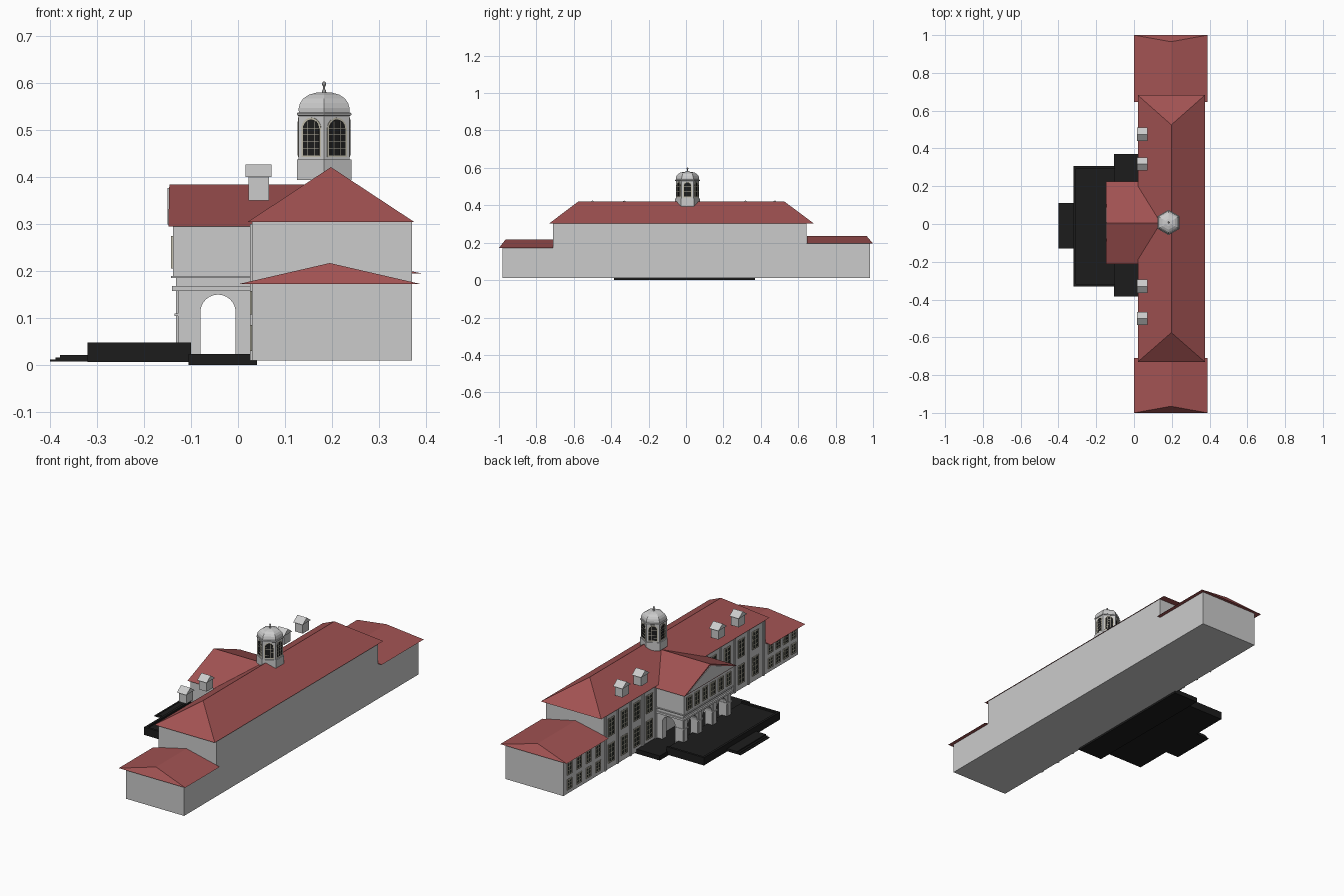
import bpy, bmesh, math
from mathutils import Vector, Matrix

if "Cube" in bpy.data.objects:
    bpy.data.objects.remove(bpy.data.objects["Cube"])

def material(name, rgb):
    m = bpy.data.materials.new(name)
    m.diffuse_color = (*rgb, 1)
    m.use_nodes = True
    m.node_tree.nodes["Principled BSDF"].inputs["Base Color"].default_value = m.diffuse_color
    return m

RED = material("roof_red", (0.36, 0.085, 0.085))
BLACK = material("terrace_black", (0.012, 0.012, 0.012))
GLASS = material("glass_dark", (0.025, 0.03, 0.025))
CREAM = material("frame_cream", (0.55, 0.52, 0.42))

def finish(name, bm, mat=None):
    bmesh.ops.recalc_face_normals(bm, faces=bm.faces)
    me = bpy.data.meshes.new(name)
    bm.to_mesh(me)
    bm.free()
    ob = bpy.data.objects.new(name, me)
    bpy.context.collection.objects.link(ob)
    if mat:
        me.materials.append(mat)
    return ob

def boxes(name, items, mat=None):
    bm = bmesh.new()
    for x0, x1, y0, y1, z0, z1 in items:
        M = Matrix.Translation(((x0+x1)/2, (y0+y1)/2, (z0+z1)/2)) @ Matrix.Diagonal((x1-x0, y1-y0, z1-z0, 1))
        bmesh.ops.create_cube(bm, size=1, matrix=M)
    return finish(name, bm, mat)

def hull(name, pts, mat=None):
    bm = bmesh.new()
    bmesh.ops.convex_hull(bm, input=[bm.verts.new(p) for p in pts])
    bmesh.ops.dissolve_limit(bm, angle_limit=0.01, verts=bm.verts, edges=bm.edges)
    return finish(name, bm, mat)

def extrude(name, pts, vec, mat=None):
    bm = bmesh.new()
    f = bm.faces.new([bm.verts.new(p) for p in pts])
    r = bmesh.ops.extrude_face_region(bm, geom=[f])
    bmesh.ops.translate(bm, vec=vec, verts=[v for v in r["geom"] if isinstance(v, bmesh.types.BMVert)])
    return finish(name, bm, mat)

def lathe(name, profile, n, centre, mat=None):
    bm = bmesh.new()
    rows = [[bm.verts.new((centre[0] + r*math.cos(math.pi/2 + k*math.tau/n),
                           centre[1] + r*math.sin(math.pi/2 + k*math.tau/n), z))
             for k in range(n)] for r, z in profile]
    for a, b in zip(rows, rows[1:]):
        for k in range(n):
            bm.faces.new((a[k], a[(k+1) % n], b[(k+1) % n], b[k]))
    bm.faces.new(rows[0])
    bm.faces.new(rows[-1])
    return finish(name, bm, mat)

def arch(c, w, z0, z1, n=12):
    """Arched outline, from bottom left over the top to bottom right."""
    r = w/2
    curve = [(c - r*math.cos(math.pi*i/n), z1 - r + r*math.sin(math.pi*i/n)) for i in range(n+1)]
    return [(c-r, z0)] + curve + [(c+r, z0)]

def arcade(a, b, z0, z1, centres, w, top):
    """Wall outline with arched openings cut up from the bottom edge."""
    pts = [(a, z0)]
    for c in centres:
        pts += arch(c, w, z0, top)
    return pts + [(b, z0), (b, z1), (a, z1)]

def hip(name, x0, x1, y0, y1, z0, ra, rb, z1, mat):
    xm = (x0+x1)/2
    hull(name, [(x, y, z0) for x in (x0, x1) for y in (y0, y1)] + [(xm, ra, z1), (xm, rb, z1)], mat)

# Main block and end wings
boxes("main_walls", [(0.03, 0.37, -0.71, 0.645, 0.01, 0.306)])
boxes("wing_walls", [(0.03, 0.37, -0.98, -0.71, 0.01, 0.175), (0.03, 0.37, 0.645, 0.985, 0.01, 0.196)])
hip("main_roof", 0.02, 0.375, -0.73, 0.682, 0.304, -0.575, 0.525, 0.421, RED)
hip("wing_roof_near", 0.0, 0.39, -1.0, -0.71, 0.172, -0.965, -0.71, 0.217, RED)
hip("wing_roof_far", 0.0, 0.39, 0.647, 1.0, 0.195, 0.647, 0.965, 0.237, RED)

# Facade windows: pane, surround and glazing bars on a wall facing -x
panes, frames = [], []
def window(x, y, z0, z1, w, cols=2, rows=4):
    t = 0.0045
    h = w/2
    panes.append((x-0.001, x+0.004, y-h, y+h, z0, z1))
    for s in (-h, h-t):
        frames.append((x-0.004, x+0.002, y+s, y+s+t, z0, z1))
    for z in (z0, z1-t):
        frames.append((x-0.004, x+0.002, y-h, y+h, z, z+t))
    for i in range(1, cols):
        yy = y - h + w*i/cols
        frames.append((x-0.0025, x+0.002, yy-0.0015, yy+0.0015, z0, z1))
    for i in range(1, rows):
        zz = z0 + (z1-z0)*i/rows
        frames.append((x-0.0025, x+0.002, y-h, y+h, zz-0.0015, zz+0.0015))

for i in range(4):
    for y in (0.265 + 0.106*i, -0.27 - 0.118*i):
        window(0.03, y, 0.04, 0.14, 0.052)
        window(0.03, y, 0.18, 0.275, 0.052)
    for y, top in ((0.695 + 0.08*i, 0.175), (-0.75 - 0.064*i, 0.158)):
        window(0.03, y, 0.03, 0.085, 0.042, 2, 3)
        window(0.03, y, 0.108, top, 0.042, 2, 3)
C = 0.006  # portico centre line
for i in range(6):
    window(-0.138, C - 0.165 + 0.066*i, 0.205, 0.275, 0.042, 2, 3)
boxes("window_panes", panes, GLASS)
boxes("window_frames", frames, CREAM)
boxes("facade_pilasters", [(0.025, 0.031, y-0.006, y+0.006, 0.01, 0.3)
      for y in (0.212, 0.318, 0.424, 0.53, 0.636, -0.211, -0.329, -0.447, -0.565, -0.69)])

# Portico: arcades, upper storey, cornices
Y0, Y1 = C-0.2, C+0.2
extrude("portico_front_arcade", [(-0.128, y, z) for y, z in
        arcade(Y0, Y1, 0.02, 0.165, (C-0.122, C, C+0.122), 0.08, 0.15)], (0.04, 0, 0))
for nm, y in (("portico_side_near", Y0), ("portico_side_far", Y1-0.035)):
    extrude(nm, [(x, y, z) for x, z in arcade(-0.128, 0.03, 0.02, 0.165, (-0.0425,), 0.075, 0.15)], (0, 0.035, 0))
piers = (C-0.181, C-0.061, C+0.061, C+0.181)
boxes("pier_bases_and_pilasters",
      [(-0.134, -0.086, y-0.022, y+0.022, 0.02, 0.035) for y in piers] +
      [(-0.132, -0.12, y-0.012, y+0.012, 0.03, 0.16) for y in piers] +
      [(-0.135, -0.086, y-0.021, y+0.021, 0.104, 0.11) for y in piers])
boxes("portico_cornices", [(-0.14, 0.03, Y0-0.009, Y1+0.009, 0.158, 0.168),
      (-0.132, 0.03, Y0-0.002, Y1+0.002, 0.165, 0.188),
      (-0.142, 0.03, Y0-0.011, Y1+0.011, 0.185, 0.19)])
boxes("portico_upper_storey", [(-0.138, 0.035, Y0-0.006, Y1+0.006, 0.188, 0.297)])
hull("portico_roof", [(x, C+s*0.218, 0.295) for x in (-0.148, 0.1) for s in (-1, 1)] +
     [(-0.146, C, 0.384), (0.15, C, 0.384)], RED)
hull("pediment_panel", [(x, C+dy, z) for x in (-0.1495, -0.13) for dy, z in
     ((-0.195, 0.299), (0.195, 0.299), (0, 0.376))])

# Dormers sitting proud of the roof slope
for i, y in enumerate((0.475, 0.318, -0.33, -0.5)):
    boxes(f"dormer_body_{i}", [(0.022, 0.066, y-0.027, y+0.027, 0.35, 0.402)])
    hull(f"dormer_roof_{i}", [(x, y+dy, z) for x in (0.016, 0.071) for dy, z in
         ((-0.035, 0.4), (0.035, 0.4), (0, 0.426))])

# Six-sided cupola
P = (0.183, 0.008)
lathe("cupola_base", [(0.067, 0.394), (0.067, 0.437)], 6, P)
lathe("cupola_drum", [(0.0625, 0.437), (0.0625, 0.53)], 6, P)
lathe("cupola_cornice", [(0.064, 0.53), (0.067, 0.532), (0.067, 0.535), (0.064, 0.537)], 6, P)
lathe("cupola_dome", [(0.062, 0.536), (0.0625, 0.546), (0.059, 0.557), (0.051, 0.567),
      (0.038, 0.5745), (0.02, 0.579), (0.004, 0.58)], 6, P)
lathe("finial", [(0.005, 0.578), (0.004, 0.584), (0.002, 0.587), (0.002, 0.592), (0.0045, 0.596),
      (0.0045, 0.599), (0.002, 0.603)], 8, P)
for k in range(6):
    M = Matrix.Translation((*P, 0)) @ Matrix.Rotation(k*math.tau/6, 4, "Z")
    d = 0.0625*math.cos(math.pi/6)
    parts = [extrude("cupola_frame", [(d, y, z) for y, z in arch(0, 0.048, 0.442, 0.526)], (0.001, 0, 0), CREAM),
             extrude("cupola_pane", [(d, y, z) for y, z in arch(0, 0.04, 0.446, 0.522)], (0.0015, 0, 0), BLACK),
             boxes("cupola_bars", [(d, d+0.0022, y-0.0006, y+0.0006, 0.446, 0.518) for y in (-0.008, 0.008)] +
                   [(d, d+0.0022, -0.02, 0.02, z-0.0006, z+0.0006) for z in (0.46, 0.475, 0.49, 0.502)], CREAM)]
    for ob in parts:
        ob.data.transform(M)

# Terrace with low rim, side aprons and front steps
boxes("terrace_floor", [(-0.32, -0.1, -0.33, 0.307, 0.007, 0.04), (-0.105, 0.04, -0.385, 0.37, 0.0, 0.024)], BLACK)
boxes("terrace_rim", [(-0.32, -0.308, -0.33, 0.307, 0.007, 0.048),
      (-0.32, -0.1, -0.33, -0.318, 0.007, 0.048), (-0.32, -0.1, 0.295, 0.307, 0.007, 0.048)], BLACK)
boxes("terrace_steps", [(-0.4, -0.32, -0.13, 0.112, 0.008, 0.012), (-0.388, -0.32, -0.13, 0.112, 0.008, 0.016),
      (-0.378, -0.32, -0.13, 0.112, 0.008, 0.022)], BLACK)
